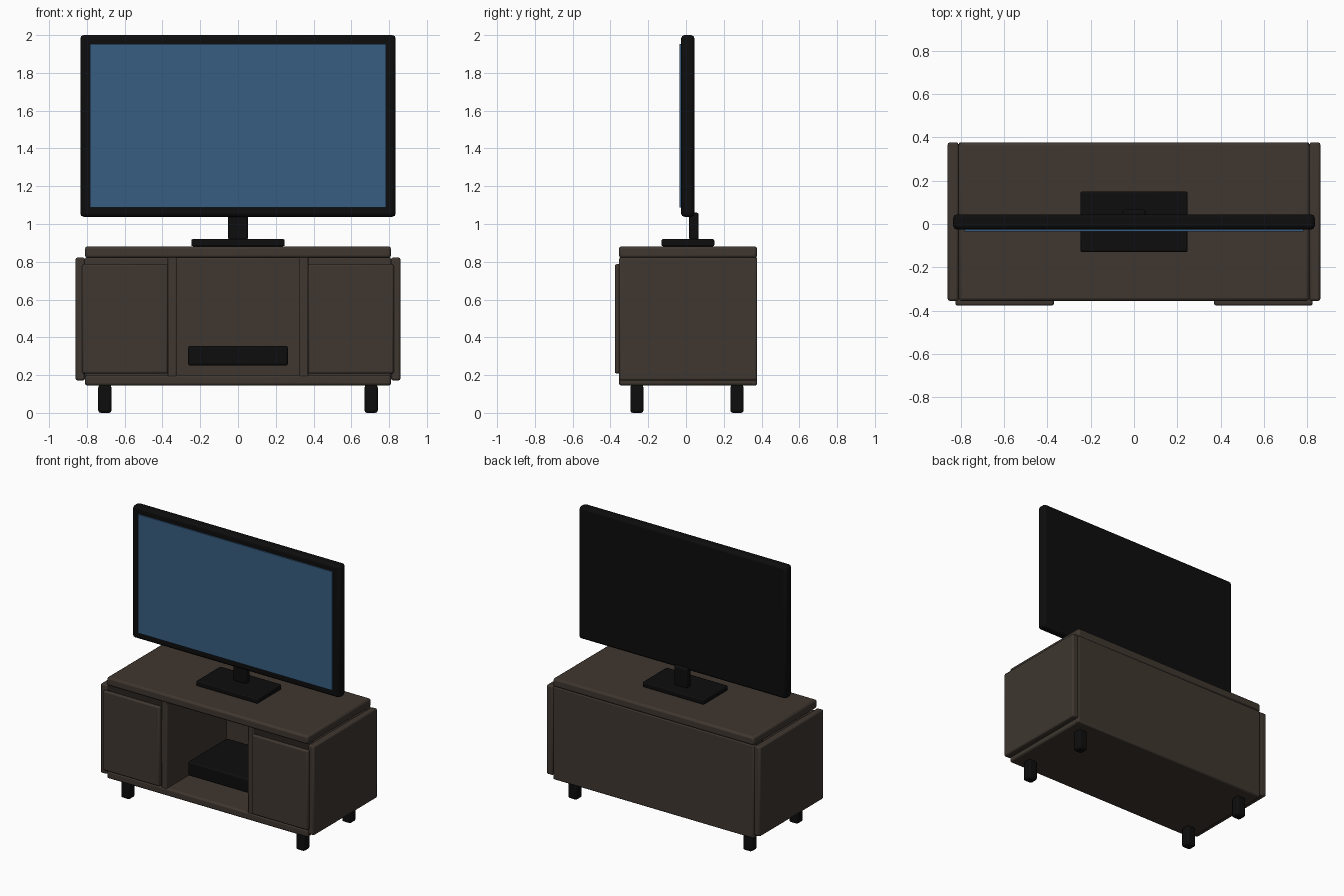
import bpy, math

if "Cube" in bpy.data.objects:
    bpy.data.objects.remove(bpy.data.objects["Cube"])


def material(name, rgb):
    m = bpy.data.materials.new(name)
    m.diffuse_color = (*rgb, 1)
    m.use_nodes = True
    m.node_tree.nodes["Principled BSDF"].inputs["Base Color"].default_value = m.diffuse_color
    return m


WOOD = material("dark brown wood", (0.049, 0.037, 0.029))
BLACK = material("black plastic", (0.004, 0.004, 0.004))
BLUE = material("blue screen", (0.039, 0.111, 0.222))


def box(name, mat, x, y, z, bevel=0.01, segments=2):
    """Bevelled box from (min, max) ranges on each axis."""
    bpy.ops.mesh.primitive_cube_add(size=1)
    o = bpy.context.object
    o.name = name
    rng = (x, y, z)
    for v in o.data.vertices:
        v.co = [r[0] + (c + 0.5) * (r[1] - r[0]) for c, r in zip(v.co, rng)]
    o.data.materials.append(mat)
    if bevel:
        b = o.modifiers.new("bevel", 'BEVEL')
        b.width, b.segments = bevel, segments
        bpy.ops.object.shade_smooth_by_angle(angle=math.radians(30))
    return o


def mirrored(x, s):
    return tuple(sorted((s * x[0], s * x[1])))


# Cabinet carcass
BACK, FRONT = 0.377, -0.355
box("cabinet_top", WOOD, (-0.81, 0.81), (FRONT, BACK), (0.82, 0.882), 0.014)
box("cabinet_bottom", WOOD, (-0.81, 0.81), (FRONT, BACK), (0.145, 0.2), 0.012)
box("back_panel", WOOD, (-0.81, 0.81), (0.335, BACK), (0.145, 0.825))

# Mirrored sides, dividers, doors and legs
for s, side in ((-1, "left"), (1, "right")):
    box(side + "_side_panel", WOOD, mirrored((0.81, 0.86), s), (FRONT, BACK), (0.172, 0.822))
    box(side + "_divider", WOOD, mirrored((0.325, 0.372), s), (FRONT + 0.003, 0.34), (0.19, 0.825), 0.006)
    box(side + "_door", WOOD, mirrored((0.37, 0.825), s), (-0.377, -0.345), (0.208, 0.787))
    for y, end in ((-0.26, "front"), (0.27, "back")):
        box(f"{end}_{side}_leg", BLACK, mirrored((0.67, 0.74), s),
            (y - 0.035, y + 0.035), (0, 0.148), 0.013)

# Media player in the open bay
box("media_player", BLACK, (-0.265, 0.265), (-0.2, 0.25), (0.25, 0.355), 0.012)

# Television
box("stand_base", BLACK, (-0.247, 0.247), (-0.13, 0.15), (0.882, 0.92), 0.008)
box("stand_neck", BLACK, (-0.052, 0.052), (0.017, 0.067), (0.915, 1.06))
box("television_body", BLACK, (-0.835, 0.835), (-0.026, 0.045), (1.038, 2.0), 0.018)
box("screen", BLUE, (-0.783, 0.783), (-0.035, -0.0255), (1.088, 1.952), 0)
